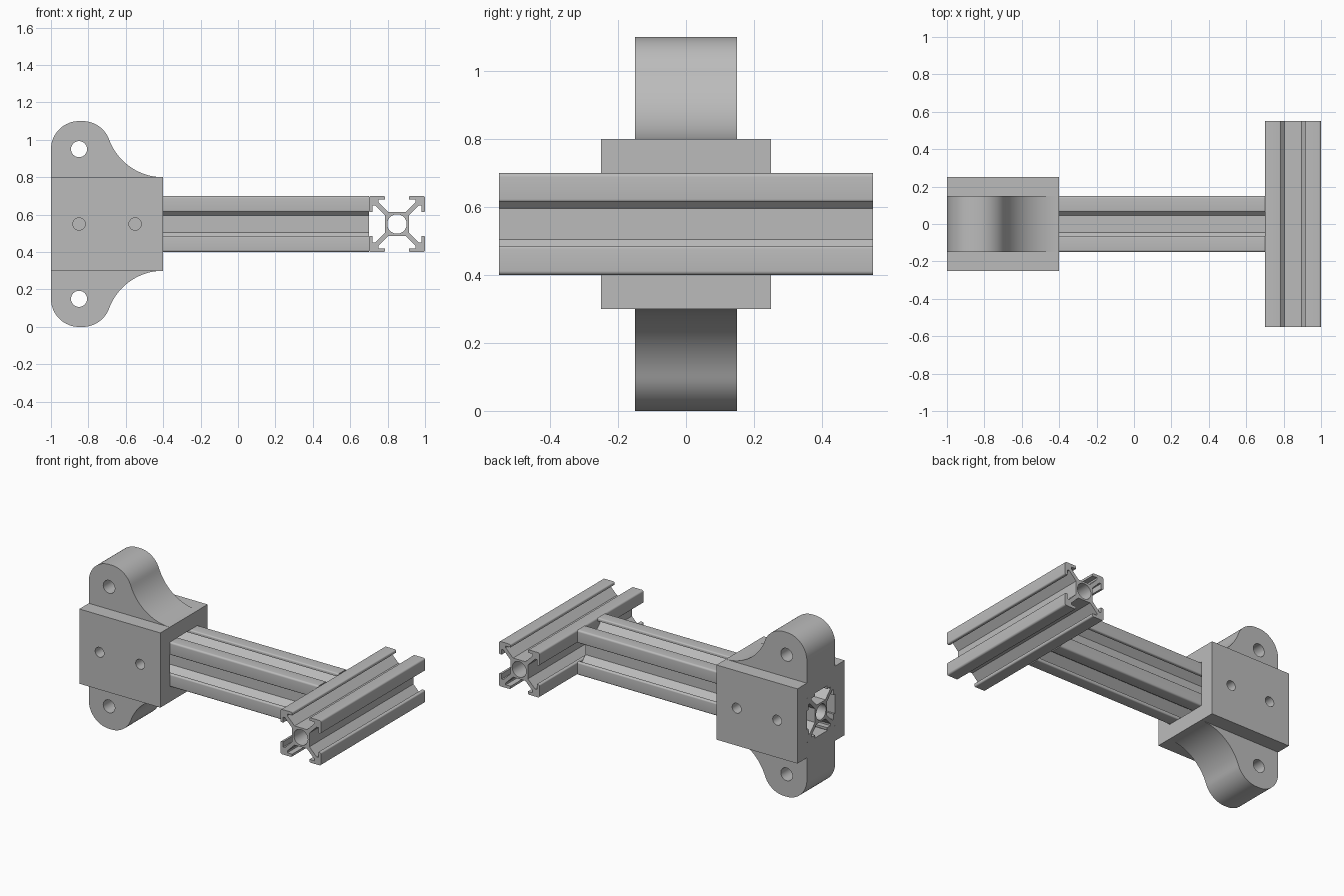
import bpy, bmesh, math
from mathutils import Matrix, Vector

if "Cube" in bpy.data.objects:
    bpy.data.objects.remove(bpy.data.objects["Cube"], do_unlink=True)

grey = bpy.data.materials.new("plain grey")
grey.use_nodes = True
grey.diffuse_color = (0.5, 0.5, 0.5, 1)
grey.node_tree.nodes["Principled BSDF"].inputs["Base Color"].default_value = (0.5, 0.5, 0.5, 1)

MID = 0.55      # height of the rails
HALF = 0.15     # half width of a rail


def arc(cx, cy, r, start, end, n):
    """Points on an arc, angles in degrees."""
    angles = [math.radians(start + (end - start) * i / n) for i in range(n + 1)]
    return [(cx + r * math.cos(a), cy + r * math.sin(a)) for a in angles]


def circle(cx, cy, r, n=40):
    return arc(cx, cy, r, 0, 360, n)[:-1]


def finish(obj):
    """Weld, fix normals, colour and shade a part."""
    bm = bmesh.new()
    bm.from_mesh(obj.data)
    bmesh.ops.remove_doubles(bm, verts=bm.verts, dist=0.0002)
    bmesh.ops.recalc_face_normals(bm, faces=bm.faces)
    bm.to_mesh(obj.data)
    bm.free()
    obj.data.materials.clear()
    obj.data.materials.append(grey)
    bpy.ops.object.select_all(action='DESELECT')
    obj.select_set(True)
    bpy.context.view_layer.objects.active = obj
    bpy.ops.object.shade_smooth_by_angle(angle=math.radians(30))


def prism(name, loops, depth, matrix):
    """Extrude a filled outline with holes, centred on its own plane."""
    curve = bpy.data.curves.new(name, 'CURVE')
    curve.dimensions = '2D'
    curve.fill_mode = 'BOTH'
    curve.extrude = depth / 2
    for loop in loops:
        spline = curve.splines.new('POLY')
        spline.points.add(len(loop) - 1)
        for point, (x, y) in zip(spline.points, loop):
            point.co = (x, y, 0, 1)
        spline.use_cyclic_u = True
    temp = bpy.data.objects.new(name + "_outline", curve)
    bpy.context.collection.objects.link(temp)
    deps = bpy.context.evaluated_depsgraph_get()
    mesh = bpy.data.meshes.new_from_object(temp.evaluated_get(deps))
    bpy.data.objects.remove(temp, do_unlink=True)
    mesh.transform(matrix)
    obj = bpy.data.objects.new(name, mesh)
    bpy.context.collection.objects.link(obj)
    finish(obj)
    return obj


def move(x, y, z):
    return Matrix.Translation(Vector((x, y, z)))


TO_X = Matrix.Rotation(math.pi / 2, 4, 'Y')
TO_Y = Matrix.Rotation(math.pi / 2, 4, 'X')

# Slotted rail section: half a corner, mirrored on the diagonal, turned four times
half = [(0.046, 0.064), (0.1, 0.118), (0.1, 0.13), (0.064, 0.13)]
half += arc(0.073, 0.141, 0.009, 180, 90, 5)
half += arc(0.138, 0.138, 0.012, 90, 45, 3)
corner = half + [(y, x) for x, y in reversed(half[:-1])]
section = []
for turn in range(4):
    section += corner
    corner = [(y, -x) for x, y in corner]
rail = [section, circle(0, 0, 0.052)]

# Rails
prism("long_rail", rail, 1.7, move(-0.15, 0, MID) @ TO_X)
prism("cross_rail", rail, 1.1, move(0.85, 0, MID) @ TO_Y)

# Mounting ears, above and below the block
R = 0.308
tangent = math.degrees(math.atan2(R - 0.15, 0.43))
ear = [(-1, 0.8)]
ear += arc(-0.85, 0.95, 0.15, 180, 90, 16)
ear += arc(-0.83, 0.95, 0.15, 90, tangent, 14)
ear += arc(-0.4, 0.8 + R, R, 180 + tangent, 270, 24)[1:]
hole = circle(-0.85, 0.95, 0.043)
for name, loops in (("upper_ear", [ear, hole]),
                    ("lower_ear", [[(x, 2 * MID - z) for x, z in loop] for loop in (ear, hole)])):
    prism(name, loops, 2 * HALF, TO_Y)

# Clamp block: square sleeve around the long rail, with bolt holes across it
square = [(-1, -1), (1, -1), (1, 1), (-1, 1)]
block = prism("clamp_block",
              [[(x * s, y * s) for x, y in square] for s in (0.25, HALF)],
              0.6, move(-0.7, 0, MID) @ TO_X)
for x in (-0.85, -0.55):
    cutter = prism("bolt_cutter", [circle(0, 0, 0.033, 32)], 0.7, move(x, 0, MID) @ TO_Y)
    cut = block.modifiers.new("bolt_hole", 'BOOLEAN')
    cut.operation = 'DIFFERENCE'
    cut.solver = 'EXACT'
    cut.object = cutter
    bpy.context.view_layer.objects.active = block
    bpy.ops.object.modifier_apply(modifier=cut.name)
    bpy.data.objects.remove(cutter, do_unlink=True)
finish(block)
